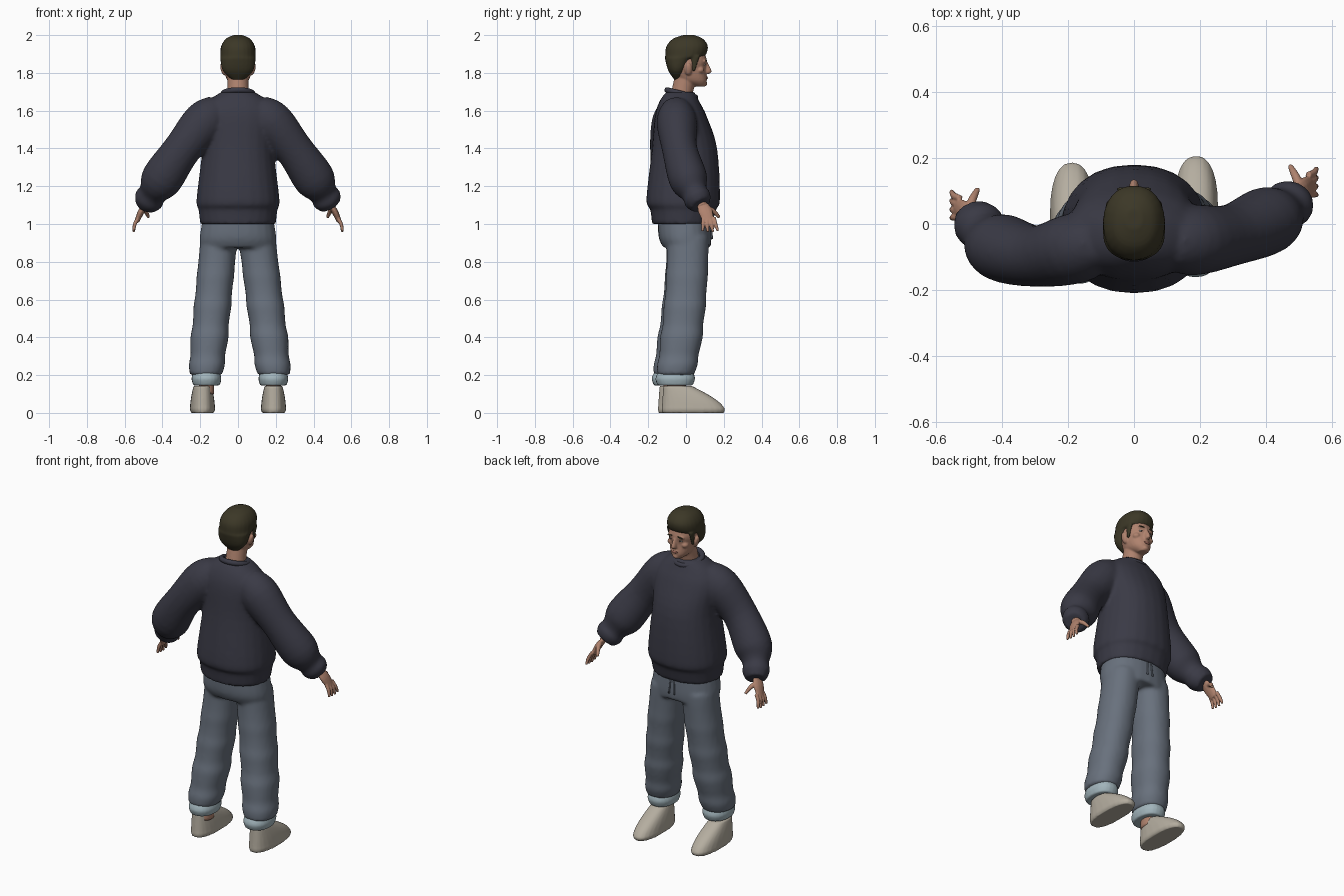
import bpy, bmesh, math
from mathutils import Vector, Matrix

cube = bpy.data.objects.get("Cube")
if cube:
    bpy.data.objects.remove(cube, do_unlink=True)


def material(name, *rgb):
    mat = bpy.data.materials.new(name)
    mat.use_nodes = True
    mat.diffuse_color = (*rgb, 1)
    shader = mat.node_tree.nodes["Principled BSDF"]
    shader.inputs["Base Color"].default_value = (*rgb, 1)
    shader.inputs["Roughness"].default_value = 0.8
    return mat


NAVY = material("navy knit", .042, .042, .06)
GREY = material("grey denim", .14, .165, .205)
PALE = material("pale turn-up", .36, .46, .5)
BEIGE = material("beige suede", .46, .42, .35)
SKIN = material("skin", .43, .225, .155)
LIP = material("lip", .32, .13, .1)
HAIR = material("dark hair", .045, .039, .02)
WHITE = material("eye white", .55, .52, .48)
IRIS = material("iris", .03, .025, .02)
SIDES = (("left", 1), ("right", -1))


def mix(start, end, t):
    return start + (end - start) * t


def spline(keys, steps=4):
    """Pass a smooth curve through a few key tuples."""
    keys = [Vector(key) for key in keys]
    last = len(keys) - 1
    result = []
    for i in range(last):
        before, start, end, after = (keys[max(0, min(last, i + n))] for n in (-1, 0, 1, 2))
        for step in range(steps):
            t = step / steps
            leave, arrive = (end - before) / 2, (after - start) / 2
            jump = end - start
            curve = (jump * 3 - leave * 2 - arrive) + (leave + arrive - jump * 2) * t
            result.append(start + leave * t + curve * t * t)
    return result + [keys[last]]


def tube(bm, keys, level=False, power=1.0, sides=24):
    """Skin elliptical rings (x, y, z, radius, depth) along a smooth path."""
    stations = spline(keys)
    points = [Vector(station[:3]) for station in stations]
    rings = []
    for i, station in enumerate(stations):
        along = Vector((0, 0, 1))
        if not level:
            along = (points[min(i + 1, len(points) - 1)] - points[max(i - 1, 0)]).normalized()
        deep = Vector((0, 1, 0))
        deep = (deep - along * along.y).normalized()
        wide = deep.cross(along)
        ring = []
        for k in range(sides):
            angle = math.tau * k / sides
            c, s = (math.copysign(abs(w) ** power, w) for w in (math.cos(angle), math.sin(angle)))
            ring.append(bm.verts.new(points[i] + wide * c * station[3] + deep * s * station[4]))
        rings.append(ring)
    for low, high in zip(rings, rings[1:]):
        for k in range(sides):
            n = (k + 1) % sides
            bm.faces.new((low[k], low[n], high[n], high[k]))
    bm.faces.new(rings[0][::-1])
    bm.faces.new(rings[-1])


def layers(bm, rows, x=0.0, y=0.0, power=0.9):
    """Stack level rings given as (height, half width, back, front)."""
    tube(bm, [(x, y + (back + front) / 2, z, half, (front - back) / 2)
              for z, half, back, front in rows], True, power)


def blob(bm, center, size, tilt=0.0):
    place = Matrix.Translation(center) @ Matrix.Rotation(tilt, 4, 'Y') @ Matrix.Diagonal((*size, 1))
    bmesh.ops.create_uvsphere(bm, u_segments=20, v_segments=12, radius=1, matrix=place)


def finish(name, bm, mat, voxel=0.0, soften=3):
    """Turn the parts into one object, fused and softened if a voxel size is given."""
    bmesh.ops.recalc_face_normals(bm, faces=bm.faces)
    mesh = bpy.data.meshes.new(name)
    bm.to_mesh(mesh)
    bm.free()
    mesh.materials.append(mat)
    mesh.shade_smooth()
    part = bpy.data.objects.new(name, mesh)
    bpy.context.scene.collection.objects.link(part)
    if voxel:
        fuse = part.modifiers.new("Fuse", 'REMESH')
        fuse.mode, fuse.voxel_size, fuse.use_smooth_shade = 'VOXEL', voxel, True
        part.modifiers.new("Soften", 'SMOOTH').iterations = soften


# Sweater: body with a gathered hem, fused with both sleeves
bm = bmesh.new()
layers(bm, [(1, .2, -.18, .14), (1.08, .21, -.19, .16), (1.13, .22, -.21, .18),
            (1.4, .19, -.18, .165), (1.57, .2, -.165, .11), (1.65, .16, -.14, .07),
            (1.7, .085, -.105, .045)])
for side, s in SIDES:
    sleeve = []
    for t, radius in ((0, .09), (.2, .115), (.5, .1), (.78, .11), (.9, .075), (.95, .08), (1, .06)):
        swing = .13 * t ** 3 if s > 0 else .2 * t ** 4 - .12 * t
        sleeve.append((s * mix(.1, .49, t), swing - .05, 1.6 - t ** 1.3 / 2, radius, radius * .93))
    tube(bm, sleeve)
finish("sweater", bm, NAVY, .011, 5)

# Ribbed collar, lower at the throat
bpy.ops.mesh.primitive_torus_add(major_radius=.077, minor_radius=.015, location=(0, -.025, 1.69),
                                 rotation=(-.25, 0, 0))
collar = bpy.context.object
collar.name = "collar"
collar.data.materials.append(NAVY)
collar.data.shade_smooth()

# Trousers: hips fused with two legs that gather towards the ankle
bm = bmesh.new()
layers(bm, [(1.04, .185, -.15, .13), (.93, .203, -.145, .135), (.875, .2, -.12, .13)])
for side, s in SIDES:
    lean = 0 if s > 0 else .02
    leg = []
    for k in range(15):
        t = k / 14
        fold = .005 * t * math.sin(k * 2)
        hem = .015 * t ** 12
        leg.append((s * (mix(.1, .19, t) - lean * t), .01 - .065 * t * t - lean * t,
                    mix(.93, .2, t), .098 + fold - hem, .11 + fold - hem))
    tube(bm, leg, True, .92)
finish("trousers", bm, GREY, .011, 4)

# Drawstring ends below the hem
bm = bmesh.new()
for side, s in SIDES:
    tube(bm, [(s * .012, .133, 1, .004, .004), (s * .018, .138, .92, .005, .005)], sides=8)
finish("drawstring", bm, GREY)

# Turn-ups, ankles and shoes
for side, s in SIDES:
    x, y = (.187, 0) if s > 0 else (-.167, -.02)
    bm = bmesh.new()
    layers(bm, [(.145, .07, -.15, .035), (.18, .079, -.162, .048), (.212, .072, -.15, .04)], x, y)
    finish(side + "_turn_up", bm, PALE, .006)

    bm = bmesh.new()
    layers(bm, [(.1, .04, -.1, 0), (.17, .04, -.1, 0)], x, y)
    finish(side + "_ankle", bm, SKIN)

    bm = bmesh.new()
    shoe = [(0, .06, -.125, .2)]
    for k in range(1, 9):
        t = k / 8
        instep = math.cos(t * math.pi / 2)
        shoe.append((.143 * t, .067 - .02 * t * t, -.13 + .01 * t, .03 + .18 * instep))
    layers(bm, shoe, s * .188, y, .82)
    finish(side + "_shoe", bm, BEIGE, .006, 2)

# Hands: wrist, palm, four fingers and a thumb
for side, s in SIDES:
    wrist = .088 if s > 0 else .018

    def limb(wide, *keys):
        tube(bm, [(s * x, wrist + y, z, r, r * wide) for x, y, z, r in keys], sides=12)

    bm = bmesh.new()
    limb(1.2, (.475, -.015, 1.13, .024), (.497, 0, 1.095, .02))
    limb(2.2, (.49, 0, 1.1, .014), (.513, .015, 1.065, .017), (.535, .033, 1.015, .013))
    for finger in range(4):
        root, tip = .003 + .019 * finger, .027 * finger
        short = .005 * abs(finger - 1.5)
        limb(1, (.527, root, 1.035, .01), (.546, mix(root, tip, .4), 1, .01),
             (.553, tip, .955 + short, .007))
    limb(1, (.505, .015, 1.085, .014), (.49, .055, 1.07, .013), (.473, .088, 1.035, .008))
    finish(side + "_hand", bm, SKIN, .004, 2)

# Head: skull, jaw, neck, nose, ears, brow and cheeks fused
bm = bmesh.new()
layers(bm, [(1.728, .024, .05, .1), (1.76, .057, -.04, .11), (1.82, .074, -.085, .104),
            (1.87, .08, -.09, .11), (1.95, .065, -.07, .08)])
tube(bm, [(0, -.03, 1.64, .066, .062), (0, -.02, 1.7, .057, .058), (0, 0, 1.78, .055, .06)], True)
layers(bm, [(1.86, .008, .08, .112), (1.81, .015, .08, .136), (1.795, .013, .08, .122)])
for side, s in SIDES:
    blob(bm, (s * .08, .012, 1.82), (.012, .02, .034), s / 4)
    blob(bm, (s * .03, .098, 1.864), (.025, .012, .007), s / 10)
    blob(bm, (s * .045, .075, 1.815), (.022, .022, .018))
blob(bm, (0, .1, 1.775), (.024, .014, .016))
blob(bm, (0, .097, 1.743), (.02, .016, .014))
finish("head", bm, SKIN, .005)

# Eyes, eyebrows and mouth
for side, s in SIDES:
    for part, mat, (x, y, z), size in (
            ("eye", WHITE, (.03, .095, 1.843), (.013, .008, .006)),
            ("iris", IRIS, (.03, .1, 1.843), (.005, .004, .005)),
            ("eyebrow", HAIR, (.032, .106, 1.866), (.02, .005, .004))):
        bm = bmesh.new()
        blob(bm, (s * x, y, z), size, s / 10)
        finish(side + "_" + part, bm, mat)
bm = bmesh.new()
blob(bm, (0, .111, 1.773), (.02, .005, .007))
finish("lips", bm, LIP)

# Short hair with sideburns, tapering to the nape
bm = bmesh.new()
layers(bm, [(1.762, .03, -.06, -.02), (1.81, .08, -.093, 0), (1.87, .093, -.11, .045),
            (1.89, .094, -.11, .1), (1.94, .09, -.104, .116), (1.98, .065, -.07, .09),
            (2, .025, -.015, .045)])
for side, s in SIDES:
    tube(bm, [(s * .074, .04, 1.81, .006, .008), (s * .075, .05, 1.89, .012, .025)], True, sides=12)
finish("hair", bm, HAIR, .006, 2)
